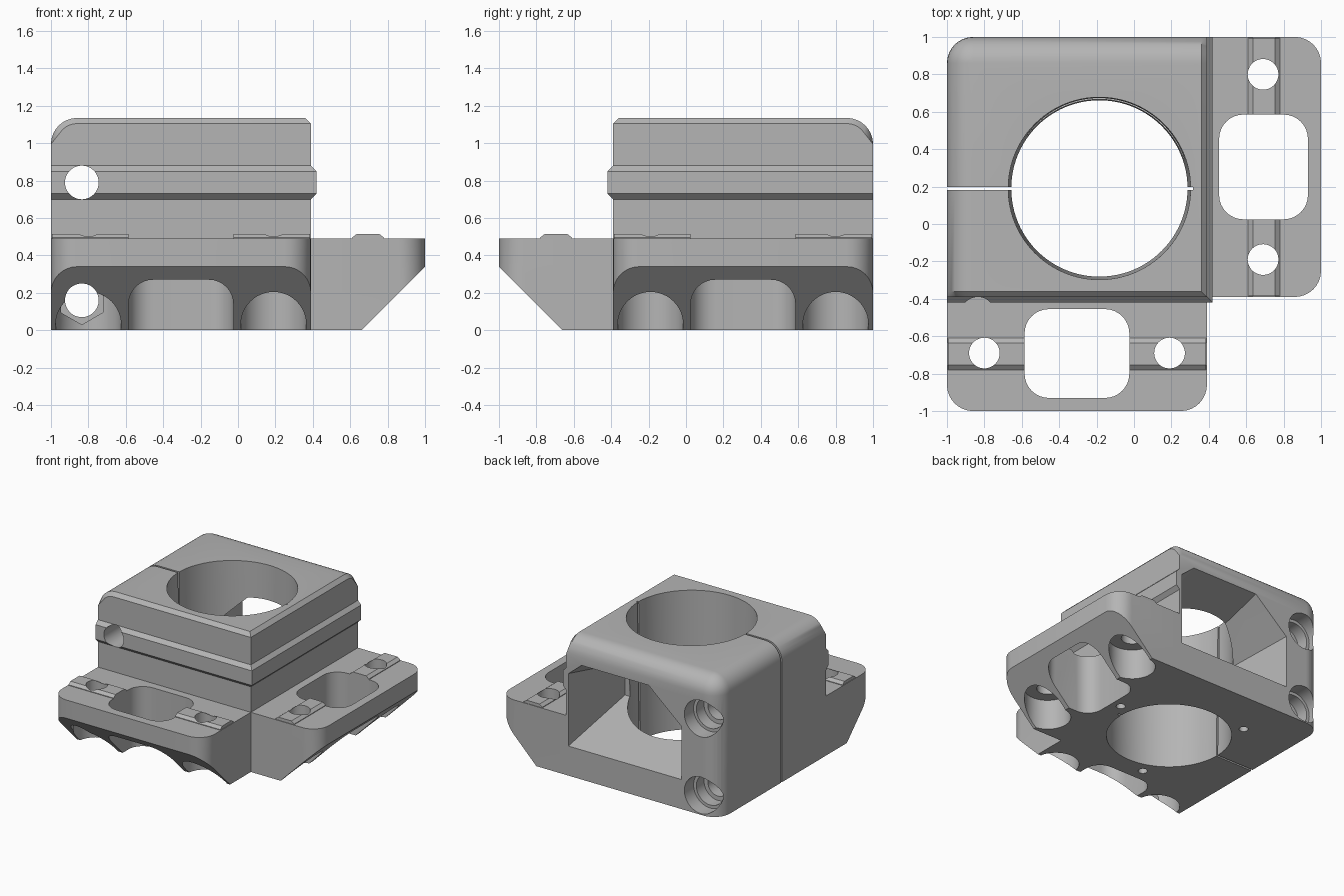
import bpy, bmesh
from math import sin, cos, pi

cube = bpy.data.objects.get("Cube")
if cube:
    bpy.data.objects.remove(cube, do_unlink=True)

grey = bpy.data.materials.new("plain grey")
grey.use_nodes = True
GREY = (0.46, 0.46, 0.46, 1)
grey.diffuse_color = GREY
grey.node_tree.nodes["Principled BSDF"].inputs["Base Color"].default_value = GREY


def disc(c, r, axis, n=48, turn=0.0):
    """Ring of points around an axis."""
    x, y, z = c
    pts = []
    for i in range(n):
        a = 2 * pi * i / n + turn
        u, v = r * cos(a), r * sin(a)
        pts.append({"x": (x, y + u, z + v), "y": (x + u, y, z + v),
                    "z": (x + u, y + v, z)}[axis])
    return pts


def ball(c, r, n=32):
    pts = []
    for k in range(n // 2 + 1):
        t = pi * k / (n // 2)
        pts += disc((c[0], c[1], c[2] + r * cos(t)), r * sin(t), "z", n)
    return pts


def box(x0, x1, y0, y1, z0, z1):
    return [(x, y, z) for x in (x0, x1) for y in (y0, y1) for z in (z0, z1)]


def rounded(x0, x1, y0, y1, z0, z1, r):
    pts = []
    for x in (x0 + r, x1 - r):
        for y in (y0 + r, y1 - r):
            for z in (z0, z1):
                pts += disc((x, y, z), r, "z", 32)
    return pts


def solid(name, pts):
    """Closed convex solid around the points."""
    bm = bmesh.new()
    for p in pts:
        bm.verts.new(p)
    bmesh.ops.remove_doubles(bm, verts=bm.verts, dist=0.0005)
    res = bmesh.ops.convex_hull(bm, input=bm.verts)
    junk = set(res["geom_interior"]) | set(res["geom_unused"])
    junk = [g for g in junk if isinstance(g, bmesh.types.BMVert)]
    bmesh.ops.delete(bm, geom=junk, context="VERTS")
    bmesh.ops.dissolve_limit(bm, angle_limit=0.005, verts=bm.verts, edges=bm.edges)
    bmesh.ops.recalc_face_normals(bm, faces=bm.faces)
    mesh = bpy.data.meshes.new(name)
    bm.to_mesh(mesh)
    bm.free()
    mesh.materials.append(grey)
    ob = bpy.data.objects.new(name, mesh)
    bpy.context.collection.objects.link(ob)
    return ob


def combine(target, name, pts, op):
    tool = solid(name, pts)
    tool.hide_render = True
    mod = target.modifiers.new(name, "BOOLEAN")
    mod.operation, mod.solver, mod.object = op, "EXACT", tool
    bpy.context.view_layer.objects.active = target
    bpy.ops.object.modifier_apply(modifier=mod.name)
    bpy.data.objects.remove(tool, do_unlink=True)


def front(pts):
    return pts


def side(pts):
    """Mirror the front wing across the diagonal."""
    return [(-y, -x, z) for x, y, z in pts]


# Clamp block: big rounding at the left and back, small chamfer elsewhere
block = ball((-.86, .86, .995), .14) + disc((-.86, .86, 0), .14, "z", 32)
block += disc((-.86, -.36, .995), .14, "y", 32) + disc((-.86, -.39, .995), .11, "y", 32)
block += disc((.36, .86, .995), .14, "x", 32) + disc((.39, .86, .995), .11, "x", 32)
block += [(.36, -.36, 1.135), (.39, -.39, 1.105), (.39, -.39, 0), (.39, 1, 0),
          (.39, 1, .995), (-1, -.39, 0), (-1, -.39, .995)]
body = solid("clamp_bracket", block)

# Two wings, each with a sloping underside, a rail and a raised band above
for flip in (front, side):
    wing = solid("wing", flip(rounded(-1, .39, -1, -.1, 0, .49, .14)))
    slope = [(x, y, z) for x in (-1.2, .6)
             for y, z in ((-.66, 0), (-1.06, .4), (-1.06, -.1), (-.56, -.1))]
    combine(wing, "underside_slope", flip(slope), "DIFFERENCE")
    mod = body.modifiers.new("wing", "BOOLEAN")
    mod.operation, mod.solver, mod.object = "UNION", "EXACT", wing
    bpy.context.view_layer.objects.active = body
    bpy.ops.object.modifier_apply(modifier="wing")
    bpy.data.objects.remove(wing, do_unlink=True)

    rail = [(x, y, z) for x in (-.995, .385)
            for y, z in ((-.78, .48), (-.78, .495), (-.755, .515),
                         (-.635, .515), (-.61, .495), (-.61, .48))]
    combine(body, "rail", flip(rail), "UNION")

    band = []
    for out, z in ((.385, .695), (.42, .73), (.42, .85), (.385, .885)):
        band += [(-1, -out, z), (out, -out, z), (-1, -.2, z), (out, -.2, z)]
    combine(body, "band", flip(band), "UNION")

# Pocket, screw holes and counterbores in each wing
for flip in (front, side):
    combine(body, "pocket", flip(rounded(-.585, -.025, -.93, -.455, -.1, .7, .13)),
            "DIFFERENCE")
    for x in (-.8, .19):
        for r, z in ((.082, .7), (.175, .25)):
            hole = disc((x, -.69, -.1), r, "z") + disc((x, -.69, z), r, "z")
            combine(body, "screw_hole", flip(hole), "DIFFERENCE")

# Main bore and the clamping slit
bore = disc((-.185, .19, -.1), .47, "z", 96) + disc((-.185, .19, 1.3), .49, "z", 96)
combine(body, "bore", bore, "DIFFERENCE")
combine(body, "slit", box(-1.1, .315, .182, .198, -.1, 1.3), "DIFFERENCE")

# Tapered window from the back into the bore
outer = [(.37, .24), (-.66, .24), (-.66, .68), (-.36, .94), (.25, .94), (.37, .84)]
inner = [(.31, .43), (-.55, .43), (-.55, .6), (-.36, .76), (.22, .76), (.31, .7)]
window = [(x, 1.01, z) for x, z in outer]
window += [(x, y, z) for y in (.62, .35) for x, z in inner]
combine(body, "window", window, "DIFFERENCE")

# Clamp bolt holes with stepped recesses at the back
for z in (.79, .16):
    for r, y0 in ((.09, -1.1), (.125, .78), (.15, .88)):
        bolt = disc((-.835, y0, z), r, "y") + disc((-.835, 1.1, z), r, "y")
        combine(body, "bolt_hole", bolt, "DIFFERENCE")
nut = [p for y in (-.69, -.4) for p in disc((-.835, y, .16), .13, "y", 6, pi / 2)]
combine(body, "nut_trap", nut, "DIFFERENCE")

# Three blind holes underneath
for i in range(3):
    a = 0.18 + 2 * pi * i / 3
    x, y = -.185 + .57 * cos(a), .19 + .57 * sin(a)
    combine(body, "blind_hole", disc((x, y, -.1), .035, "z", 24)
            + disc((x, y, .12), .035, "z", 24), "DIFFERENCE")

bpy.ops.object.select_all(action="DESELECT")
body.select_set(True)
bpy.context.view_layer.objects.active = body
bpy.ops.object.shade_smooth_by_angle(angle=0.5)
